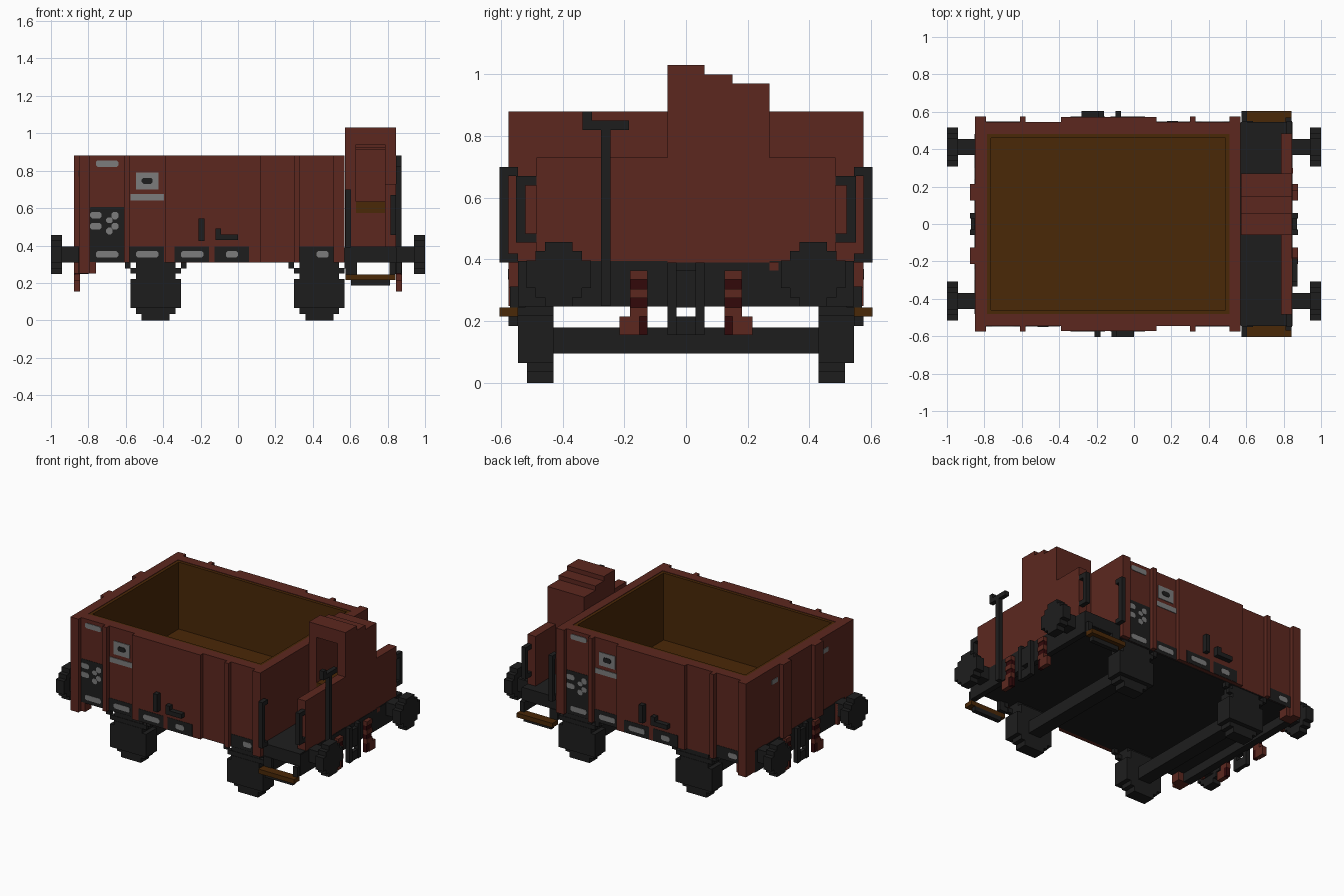
import bpy, bmesh

old = bpy.data.objects.get("Cube")
if old:
    bpy.data.objects.remove(old, do_unlink=True)


def material(name, rgb):
    m = bpy.data.materials.new(name)
    m.use_nodes = True
    m.diffuse_color = (*rgb, 1)
    b = next(n for n in m.node_tree.nodes if n.type == 'BSDF_PRINCIPLED')
    b.inputs["Base Color"].default_value = (*rgb, 1)
    b.inputs["Roughness"].default_value = 0.9
    return m


RED = material("rust red", (0.107, 0.0205, 0.0135))
DARK = material("charcoal", (0.0128, 0.0128, 0.0128))
GREY = material("light grey", (0.20, 0.20, 0.20))
WOOD = material("brown wood", (0.0685, 0.0212, 0.0022))
MAROON = material("dark maroon", (0.032, 0.0025, 0.003))


def finish(name, bm, mat):
    bmesh.ops.recalc_face_normals(bm, faces=bm.faces)
    me = bpy.data.meshes.new(name)
    bm.to_mesh(me)
    bm.free()
    me.materials.append(mat)
    ob = bpy.data.objects.new(name, me)
    bpy.context.scene.collection.objects.link(ob)
    return ob


def boxes(name, mat, items):
    """One object from boxes given as x0, x1, y0, y1, z0, z1."""
    bm = bmesh.new()
    for x0, x1, y0, y1, z0, z1 in items:
        vs = bmesh.ops.create_cube(bm, size=1)["verts"]
        for v in vs:
            v.co.x = x1 if v.co.x > 0 else x0
            v.co.y = y1 if v.co.y > 0 else y0
            v.co.z = z1 if v.co.z > 0 else z0
    return finish(name, bm, mat)


def flip_y(items):
    return items + [(a, b, -d, -c, e, f) for a, b, c, d, e, f in items]


def flip_x(items):
    return items + [(-b, -a, c, d, e, f) for a, b, c, d, e, f in items]


def turned(items):
    """Add the same parts on the other long side, turned half round."""
    return items + [(-0.28 - b, -0.28 - a, -d, -c, e, f) for a, b, c, d, e, f in items]


def plates(name, mat, items, cut=0.009, t=0.004):
    """Thin plates with clipped corners on both long sides: x0, x1, z0, z1, surface."""
    bm = bmesh.new()
    for x0, x1, z0, z1, s in items:
        ring = [(x0 + cut, z0), (x1 - cut, z0), (x1, z0 + cut), (x1, z1 - cut),
                (x1 - cut, z1), (x0 + cut, z1), (x0, z1 - cut), (x0, z0 + cut)]
        for side in (1, -1):
            def pt(x, y, z):
                return bm.verts.new((x, y, z) if side == 1 else (-0.28 - x, -y, z))
            a = [pt(x, -s + 0.002, z) for x, z in ring]
            b = [pt(x, -s - t, z) for x, z in ring]
            bm.faces.new(a)
            bm.faces.new(b[::-1])
            for i in range(8):
                j = (i + 1) % 8
                bm.faces.new((a[i], a[j], b[j], b[i]))
    return finish(name, bm, mat)


# Open box body: red walls, wooden lining and floor
boxes("body_walls", RED, flip_y([(-0.85, 0.57, -0.545, -0.48, 0.312, 0.88)])
      + [(-0.85, -0.785, -0.48, 0.48, 0.39, 0.88), (0.51, 0.57, -0.48, 0.48, 0.39, 0.88)])
boxes("wood_lining", WOOD, flip_y([(-0.785, 0.51, -0.48, -0.46, 0.40, 0.877)])
      + [(-0.785, -0.765, -0.46, 0.46, 0.40, 0.877), (0.49, 0.51, -0.46, 0.46, 0.40, 0.877)])
boxes("wood_floor", WOOD, [(-0.765, 0.49, -0.46, 0.46, 0.39, 0.425)])

# Side posts, raised doors and end posts
boxes("side_posts", RED, flip_y([
    (-0.85, -0.79, -0.575, -0.545, 0.25, 0.88), (-0.85, -0.76, -0.545, -0.48, 0.25, 0.312),
    (-0.61, -0.58, -0.575, -0.545, 0.31, 0.88), (0.30, 0.33, -0.575, -0.545, 0.31, 0.88),
    (0.51, 0.57, -0.575, -0.545, 0.31, 0.88)]))
boxes("side_doors", RED, flip_y([(-0.39, 0.12, -0.572, -0.545, 0.31, 0.88)]))
boxes("end_posts", RED, flip_y([(-0.878, -0.85, 0.125, 0.215, 0.38, 0.88),
                                (-0.878, -0.85, 0.37, 0.39, 0.25, 0.39)]))

# Chassis, buffer beams and platform deck
boxes("chassis", DARK, [(-0.80, 0.81, -0.543, 0.543, 0.308, 0.39)])
boxes("buffer_beams", DARK, [(0.81, 0.848, -0.545, 0.545, 0.247, 0.39),
                             (-0.853, -0.80, -0.48, 0.48, 0.247, 0.39)])
boxes("platform_deck", DARK, [(0.571, 0.845, -0.545, 0.545, 0.31, 0.395)])

# Painted panels and label plates along the sides
plates("dark_panels", DARK, [
    (-0.79, -0.61, 0.312, 0.605, 0.545), (-0.58, -0.395, 0.312, 0.395, 0.545),
    (-0.34, -0.155, 0.312, 0.395, 0.572), (-0.125, 0.06, 0.312, 0.395, 0.572),
    (0.33, 0.51, 0.312, 0.395, 0.545)], cut=0.001, t=0.002)
plates("label_plates", GREY, [
    (-0.76, -0.64, 0.82, 0.855, 0.545), (-0.76, -0.64, 0.335, 0.37, 0.545),
    (-0.545, -0.425, 0.335, 0.37, 0.545), (-0.305, -0.185, 0.335, 0.37, 0.572),
    (-0.065, 0.0, 0.335, 0.37, 0.572), (0.42, 0.485, 0.335, 0.37, 0.545),
    (-0.79, -0.73, 0.545, 0.58, 0.545), (-0.79, -0.73, 0.485, 0.52, 0.545),
    (-0.675, -0.64, 0.54, 0.58, 0.545), (-0.705, -0.67, 0.52, 0.55, 0.545),
    (-0.675, -0.64, 0.485, 0.52, 0.545), (-0.705, -0.67, 0.46, 0.495, 0.545)])
plates("large_labels", GREY, [(-0.545, -0.425, 0.70, 0.79, 0.545),
                              (-0.575, -0.395, 0.64, 0.675, 0.545)], cut=0.001)
plates("label_spots", DARK, [(-0.515, -0.457, 0.73, 0.762, 0.545)], t=0.007)
boxes("end_labels", GREY, flip_y([(-0.854, -0.848, 0.24, 0.30, 0.77, 0.80)]))

# Brake levers on both sides
boxes("side_levers", DARK, turned([
    (-0.21, -0.18, -0.605, -0.57, 0.425, 0.545), (-0.12, -0.09, -0.605, -0.57, 0.43, 0.49),
    (-0.09, 0.0, -0.605, -0.57, 0.43, 0.46)]))

# Wheels with axle boxes, springs and axles
for label, c in (("rear", -0.44), ("front", 0.435)):
    wheel = [(c - w, c + w, 0.43, 0.515, a, b) for w, a, b in (
        (0.075, 0, 0.035), (0.105, 0.035, 0.065), (0.135, 0.065, 0.22), (0.105, 0.22, 0.28))]
    boxes(label + "_wheels", DARK, flip_y(wheel))
    boxes(label + "_axle_boxes", DARK, flip_y([
        (c - 0.135, c + 0.135, 0.515, 0.545, 0.065, 0.22),
        (c - 0.105, c + 0.105, 0.515, 0.545, 0.22, 0.25)]))
    boxes(label + "_springs", DARK, flip_y([
        (c - 0.165, c - 0.135, 0.515, 0.543, 0.278, 0.312),
        (c + 0.135, c + 0.165, 0.515, 0.543, 0.278, 0.312),
        (c - 0.105, c + 0.105, 0.46, 0.54, 0.28, 0.312),
        (c - 0.135, c + 0.135, 0.515, 0.543, 0.25, 0.28)]))
    boxes(label + "_axle", DARK, [(c - 0.045, c + 0.045, -0.43, 0.43, 0.095, 0.18)])

# Buffers: stepped round heads on square shanks
heads = [(0.94, 1.0, 0.412 - w, 0.412 + w, 0.352 - h, 0.352 + h)
         for w, h in ((0.105, 0.045), (0.075, 0.075), (0.045, 0.105))]
boxes("buffer_heads", DARK, flip_x(flip_y(heads)))
boxes("buffer_shanks", DARK, flip_x(flip_y([(0.845, 0.94, 0.37, 0.455, 0.308, 0.395)])))

# Couplings and hoses at both ends
boxes("couplings", DARK, flip_x(
    flip_y([(0.845, 0.877, 0.03, 0.06, 0.155, 0.39)])
    + [(0.845, 0.872, -0.03, 0.03, a, b) for a, b in ((0.155, 0.215), (0.245, 0.305), (0.305, 0.365))]))
boxes("hoses", RED, flip_x(flip_y(
    [(0.845, 0.877, 0.125, 0.182, a, b) for a, b in ((0.335, 0.365), (0.275, 0.305), (0.215, 0.245))]
    + [(0.845, 0.877, 0.15, 0.215, 0.155, 0.215)])))
boxes("hose_bands", MAROON, flip_x(flip_y(
    [(0.845, 0.872, 0.125, 0.182, a, b) for a, b in ((0.305, 0.335), (0.245, 0.275))]
    + [(0.845, 0.872, 0.125, 0.15, 0.155, 0.215)])))

# Brakeman's cabin: end parapet, walls, stepped roof and seat
boxes("parapet", RED, [(0.785, 0.845, -0.485, 0.485, 0.39, 0.73),
                       (0.82, 0.851, 0.27, 0.30, 0.365, 0.392)])
boxes("cabin_walls", RED, [
    (0.572, 0.63, -0.06, 0.27, 0.39, 0.94), (0.785, 0.846, -0.06, 0.27, 0.39, 0.94),
    (0.63, 0.785, 0.18, 0.27, 0.39, 0.94), (0.63, 0.785, -0.06, 0.18, 0.39, 0.575)])
boxes("cabin_roof", RED, [(0.572, 0.846, -0.06, 0.06, 0.94, 1.03),
                          (0.572, 0.846, 0.06, 0.15, 0.925, 1.0),
                          (0.572, 0.846, 0.15, 0.27, 0.91, 0.97)])
boxes("cabin_seat", WOOD, [(0.63, 0.785, -0.06, 0.18, 0.575, 0.635)])

# Brake column with crank
boxes("brake_column", DARK, [(0.845, 0.875, -0.275, -0.245, 0.25, 0.82),
                             (0.845, 0.875, -0.335, -0.185, 0.82, 0.85),
                             (0.845, 0.875, -0.335, -0.305, 0.85, 0.88)])

# Grab rails beside the platform
boxes("body_rails", DARK, flip_y([(0.575, 0.605, 0.575, 0.605, 0.39, 0.70)]
      + [(0.575, 0.605, 0.545, 0.575, z, z + 0.03) for z in (0.39, 0.67)]))
boxes("parapet_rails", DARK, flip_y([(0.815, 0.845, 0.52, 0.55, 0.455, 0.67)]
      + [(0.815, 0.845, 0.485, 0.52, z, z + 0.03) for z in (0.455, 0.64)]))

# Footsteps and their hangers
boxes("footsteps", WOOD, flip_y([(0.575, 0.842, 0.545, 0.605, 0.215, 0.245)]))
boxes("step_hangers", DARK, flip_y([
    (0.575, 0.635, 0.52, 0.55, 0.245, 0.312), (0.81, 0.842, 0.52, 0.57, 0.245, 0.312),
    (0.605, 0.812, 0.545, 0.575, 0.185, 0.215)]))
